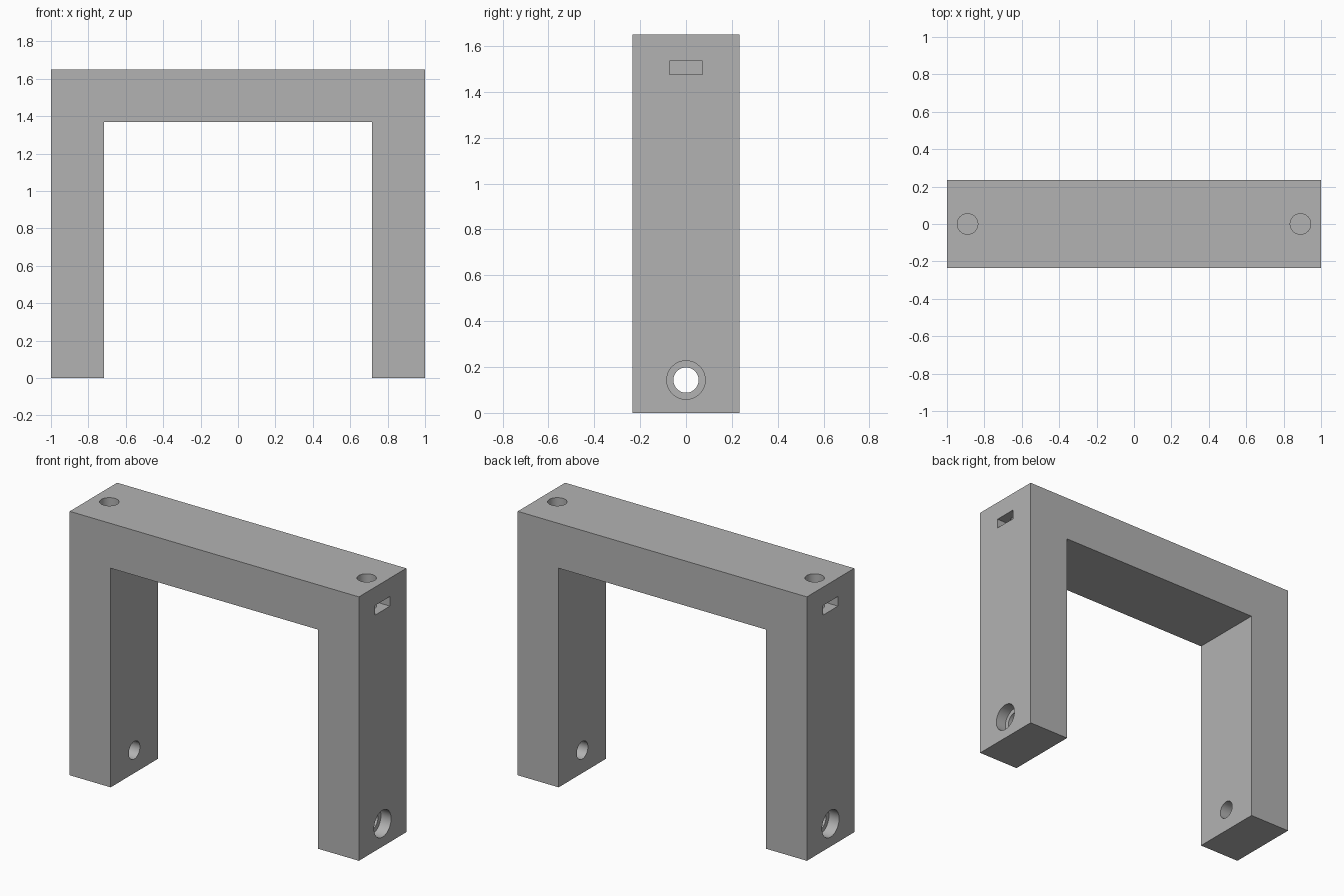
import bpy
import bmesh
from math import pi
from mathutils import Matrix

cube = bpy.data.objects.get("Cube")
if cube:
    bpy.data.objects.remove(cube, do_unlink=True)

# Overall sizes
HALF_W, HALF_D, HEIGHT = 1.0, 0.234, 1.65
INNER_X, INNER_Z = 0.717, 1.37
HOLE_R, BORE_R, BORE_DEPTH, BOLT_Z = 0.055, 0.084, 0.07, 0.143
TOP_X, TOP_DEPTH = 0.89, 0.24
SLOT_W, SLOT_H, SLOT_Z, SLOT_DEPTH = 0.146, 0.06, 1.505, 0.19

grey = bpy.data.materials.new("plain grey")
grey.use_nodes = True
colour = (0.45, 0.45, 0.45, 1)
grey.diffuse_color = colour
grey.node_tree.nodes["Principled BSDF"].inputs["Base Color"].default_value = colour


def make_object(name, bm):
    bmesh.ops.recalc_face_normals(bm, faces=bm.faces)
    mesh = bpy.data.meshes.new(name)
    bm.to_mesh(mesh)
    bm.free()
    mesh.materials.append(grey)
    obj = bpy.data.objects.new(name, mesh)
    bpy.context.collection.objects.link(obj)
    return obj


def cylinder(name, centre, radius, length, axis):
    bm = bmesh.new()
    turn = Matrix.Rotation(pi / 2, 4, "Y") if axis == "X" else Matrix()
    bmesh.ops.create_cone(bm, cap_ends=True, segments=48, radius1=radius, radius2=radius,
                          depth=length, matrix=Matrix.Translation(centre) @ turn)
    return make_object(name, bm)


def box(name, centre, size):
    bm = bmesh.new()
    bmesh.ops.create_cube(bm, size=1, matrix=Matrix.Translation(centre) @ Matrix.Diagonal((*size, 1)))
    return make_object(name, bm)


# Arch-shaped bracket extruded from its front outline
half = [(HALF_W, HEIGHT), (HALF_W, 0), (INNER_X, 0), (INNER_X, INNER_Z)]
outline = half + [(-x, z) for x, z in reversed(half)]
bm = bmesh.new()
face = bm.faces.new([bm.verts.new((x, -HALF_D, z)) for x, z in outline])
extruded = bmesh.ops.extrude_face_region(bm, geom=[face])["geom"]
bmesh.ops.translate(bm, vec=(0, 2 * HALF_D, 0),
                    verts=[v for v in extruded if isinstance(v, bmesh.types.BMVert)])
bracket = make_object("bracket", bm)

# Cutters for each side: foot bolt hole, counterbore, top screw hole, nut slot
OVER = 0.05
cutters = []
for side, s in (("left", 1), ("right", -1)):
    cutters += [
        cylinder(side + "_bolt_hole", (s * 0.85, 0, BOLT_Z), HOLE_R, 0.5, "X"),
        cylinder(side + "_counterbore", (s * (HALF_W - BORE_DEPTH / 2 + OVER / 2), 0, BOLT_Z),
                 BORE_R, BORE_DEPTH + OVER, "X"),
        cylinder(side + "_screw_hole", (s * TOP_X, 0, HEIGHT - TOP_DEPTH / 2 + OVER / 2),
                 HOLE_R, TOP_DEPTH + OVER, "Z"),
        box(side + "_nut_slot", (s * (HALF_W - SLOT_DEPTH / 2 + OVER / 2), 0, SLOT_Z),
            (SLOT_DEPTH + OVER, SLOT_W, SLOT_H)),
    ]

bpy.ops.object.select_all(action="DESELECT")
bpy.context.view_layer.objects.active = bracket
bracket.select_set(True)
for cutter in cutters:
    mod = bracket.modifiers.new(cutter.name, "BOOLEAN")
    mod.operation, mod.solver, mod.object = "DIFFERENCE", "EXACT", cutter
    bpy.ops.object.modifier_apply(modifier=mod.name)
    bpy.data.objects.remove(cutter, do_unlink=True)

# Round hole walls, crisp edges
bpy.ops.object.shade_smooth_by_angle(angle=pi / 6)
